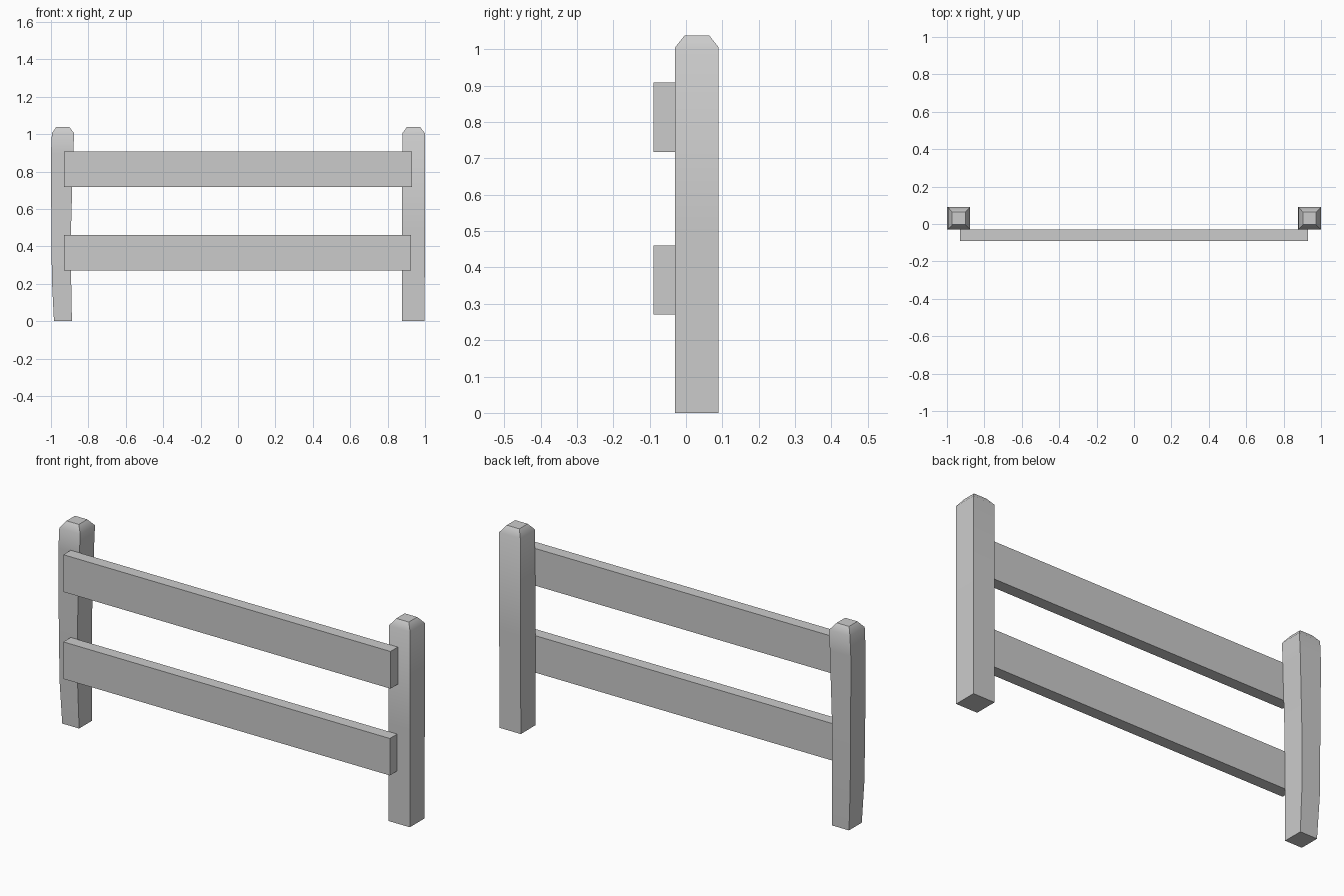
import bpy, bmesh, math

if "Cube" in bpy.data.objects:
    bpy.data.objects.remove(bpy.data.objects["Cube"])


def post(name, rings):
    # Loft square rings (z, x0, x1, y0, y1) into a capped post
    bm = bmesh.new()
    loops = [[bm.verts.new(p) for p in ((x0, y0, z), (x1, y0, z), (x1, y1, z), (x0, y1, z))]
             for z, x0, x1, y0, y1 in rings]
    for a, b in zip(loops, loops[1:]):
        for i in range(4):
            j = (i + 1) % 4
            bm.faces.new((a[i], a[j], b[j], b[i]))
    bm.faces.new(loops[0][::-1])
    bm.faces.new(loops[-1])
    mesh = bpy.data.meshes.new(name)
    bm.to_mesh(mesh)
    bm.free()
    ob = bpy.data.objects.new(name, mesh)
    bpy.context.collection.objects.link(ob)
    bpy.ops.object.select_all(action='DESELECT')
    ob.select_set(True)
    bpy.context.view_layer.objects.active = ob
    bpy.ops.object.shade_smooth_by_angle(angle=math.radians(45))


def rail(name, x0, x1, z0, z1):
    # Flat board fixed to the front of the posts
    bpy.ops.mesh.primitive_cube_add(size=1, location=((x0 + x1) / 2, -0.06, (z0 + z1) / 2))
    ob = bpy.context.object
    ob.name = name
    ob.scale = (x1 - x0, 0.06, z1 - z0)


# Straight post with chamfered top
post("right_post", [
    (0, 0.877, 0.998, -0.03, 0.089),
    (0.5, 0.877, 0.999, -0.03, 0.09),
    (1.005, 0.879, 0.999, -0.03, 0.09),
    (1.038, 0.903, 0.974, -0.004, 0.064),
])

# Worn post that narrows towards the ground
post("left_post", [
    (0, -0.984, -0.888, -0.022, 0.082),
    (0.22, -0.995, -0.892, -0.028, 0.088),
    (0.52, -0.998, -0.892, -0.03, 0.088),
    (0.9, -1.0, -0.881, -0.03, 0.09),
    (1.005, -0.995, -0.876, -0.03, 0.09),
    (1.038, -0.972, -0.902, -0.004, 0.064),
])

# Two horizontal rails
rail("upper_rail", -0.93, 0.93, 0.717, 0.908)
rail("lower_rail", -0.93, 0.926, 0.27, 0.46)
